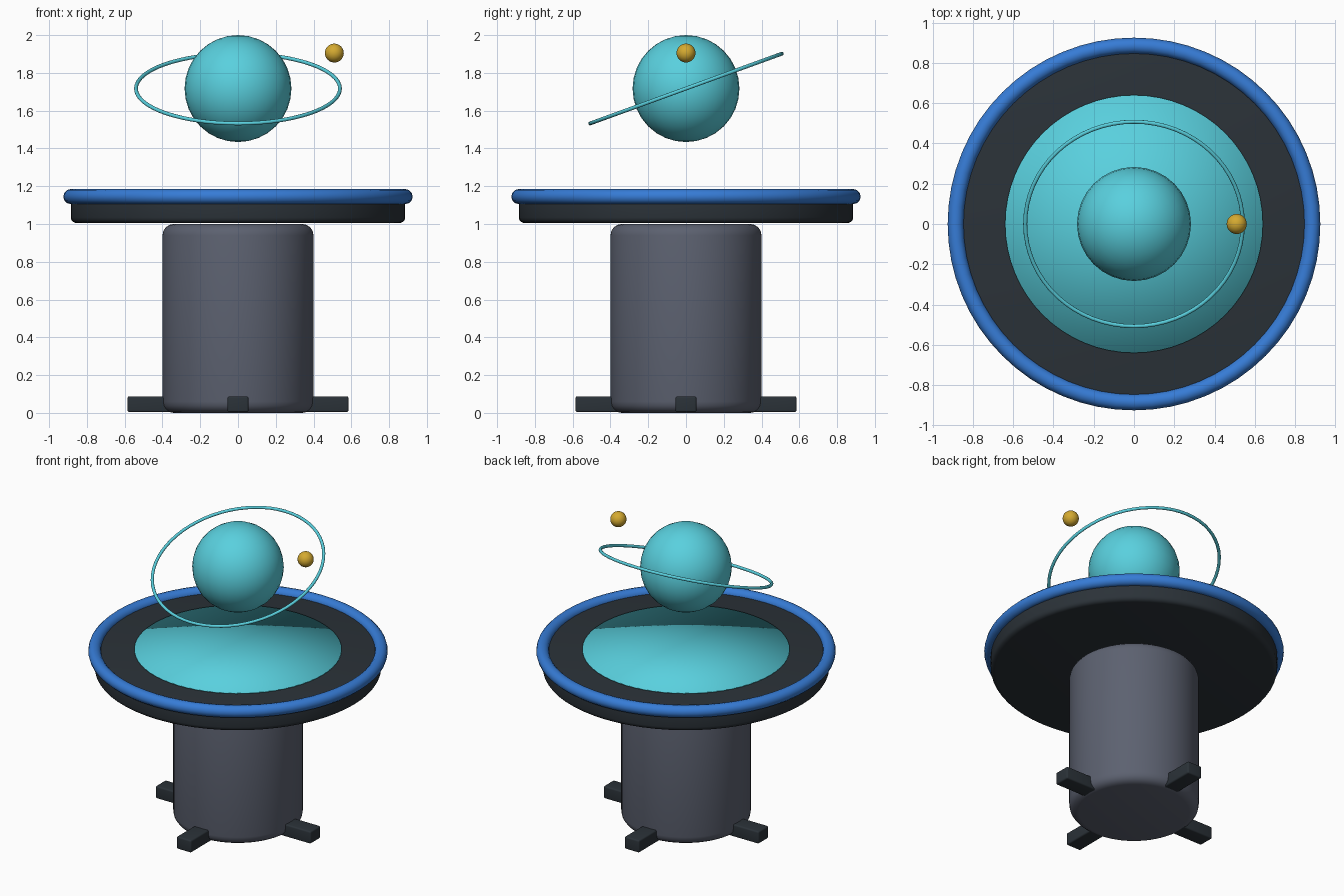
import bpy
from math import cos, sin, pi, radians

cube = bpy.data.objects.get("Cube")
if cube:
    bpy.data.objects.remove(cube, do_unlink=True)


def material(name, rgb):
    mat = bpy.data.materials.new(name)
    mat.use_nodes = True
    mat.diffuse_color = (*rgb, 1)
    mat.node_tree.nodes["Principled BSDF"].inputs["Base Color"].default_value = (*rgb, 1)
    return mat


teal = material("teal", (0.10, 0.63, 0.73))
blue = material("blue", (0.037, 0.20, 0.67))
slate = material("slate grey", (0.107, 0.12, 0.162))
charcoal = material("charcoal", (0.024, 0.032, 0.04))
gold = material("gold", (0.66, 0.40, 0.03))


def finish(name, mat, bevel=0, smooth_angle=30):
    """Name, colour, bevel and shade the active object."""
    obj = bpy.context.object
    obj.name = name
    obj.data.materials.append(mat)
    if bevel:
        mod = obj.modifiers.new("Rounded edges", 'BEVEL')
        mod.width = bevel
        mod.segments = 4
        mod.limit_method = 'ANGLE'
        bpy.ops.object.modifier_apply(modifier=mod.name)
    if smooth_angle:
        bpy.ops.object.shade_smooth_by_angle(angle=radians(smooth_angle))
    else:
        bpy.ops.object.shade_smooth()
    return obj


def drum(name, mat, radius, bottom, top, bevel):
    bpy.ops.mesh.primitive_cylinder_add(vertices=64, radius=radius, depth=top - bottom,
                                        location=(0, 0, (bottom + top) / 2))
    return finish(name, mat, bevel)


def ball(name, mat, radius, location):
    bpy.ops.mesh.primitive_uv_sphere_add(segments=32, ring_count=16, radius=radius,
                                         location=location)
    return finish(name, mat)


def ring(name, mat, major, minor, z, tilt=0):
    bpy.ops.mesh.primitive_torus_add(major_segments=64, minor_segments=12,
                                     major_radius=major, minor_radius=minor,
                                     location=(0, 0, z), rotation=(tilt, 0, 0))
    return finish(name, mat, smooth_angle=60)


# Pedestal and tabletop
drum("pedestal", slate, 0.4, 0, 1.0, 0.06)
drum("tabletop", charcoal, 0.885, 1.005, 1.15, 0.03)
ring("table_rim", blue, 0.885, 0.04, 1.145)

# Thin glowing plate, softly shaded right across its edge
bpy.ops.mesh.primitive_cylinder_add(vertices=64, radius=0.64, depth=0.009,
                                    end_fill_type='TRIFAN', location=(0, 0, 1.1535))
finish("projector_plate", teal, smooth_angle=0)

# Four feet around the pedestal
for side in ("left", "back", "right", "front"):
    a = ("left", "back", "right", "front").index(side) * pi / 2
    bpy.ops.mesh.primitive_cube_add(size=1, location=(0.45 * cos(a), 0.45 * sin(a), 0.046),
                                    rotation=(0, 0, a))
    bpy.context.object.scale = (0.27, 0.11, 0.084)
    bpy.ops.object.transform_apply(location=False, rotation=False, scale=True)
    finish("foot_" + side, charcoal, 0.01)

# Floating planet, its tilted orbit ring and moon
ball("planet", teal, 0.283, (0, 0, 1.717))
ring("orbit_ring", teal, 0.54, 0.01, 1.717, radians(20))
ball("moon", gold, 0.05, (0.51, 0, 1.905))
